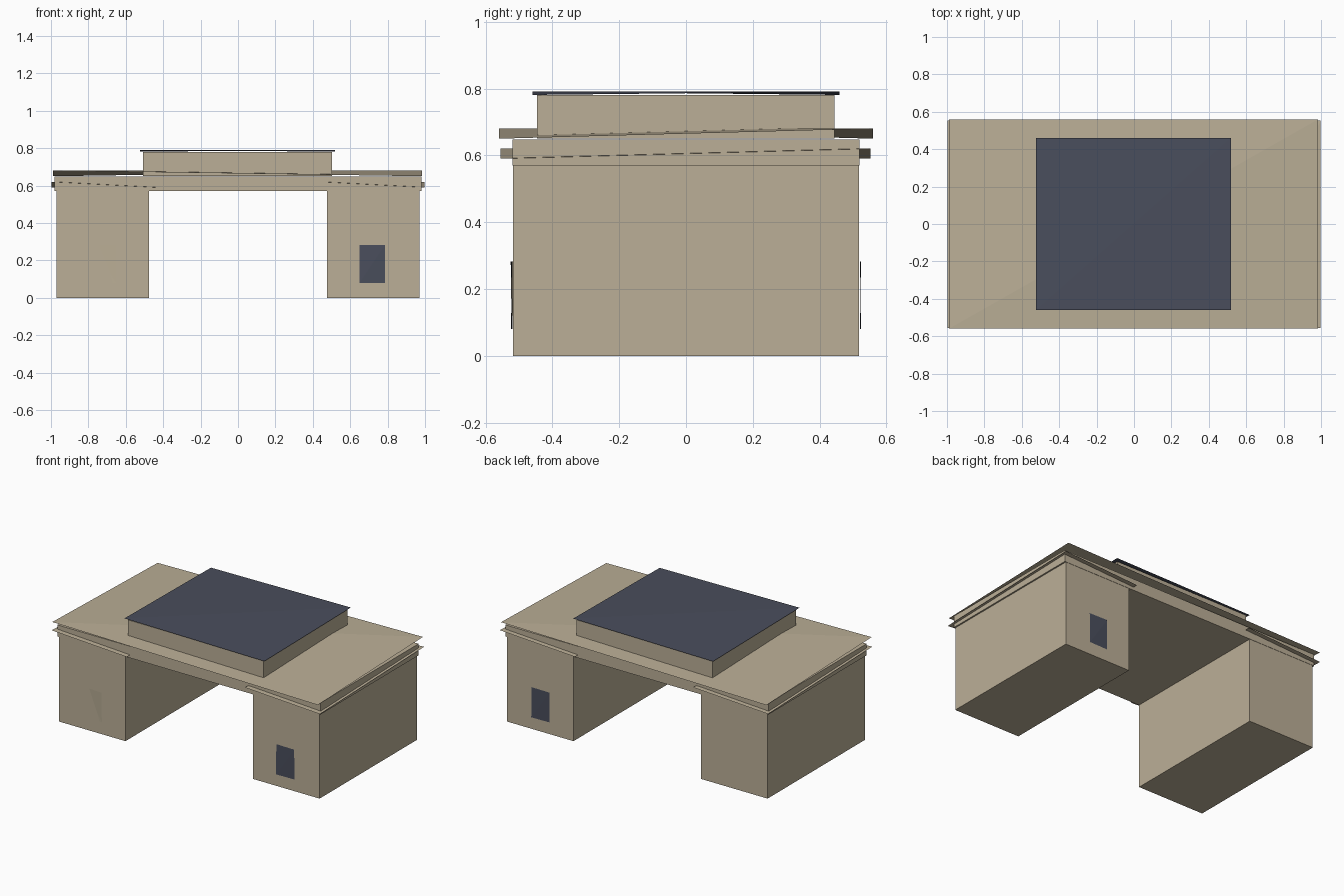
import bpy
import bmesh

if "Cube" in bpy.data.objects:
    bpy.data.objects.remove(bpy.data.objects["Cube"])


def material(name, rgb):
    m = bpy.data.materials.new(name)
    m.diffuse_color = (*rgb, 1.0)
    m.use_nodes = True
    m.node_tree.nodes["Principled BSDF"].inputs["Base Color"].default_value = m.diffuse_color
    return m


SAND = material("sandstone", (0.50, 0.43, 0.31))
SLATE = material("slate_blue", (0.068, 0.076, 0.108))


def finish(name, bm, mat):
    me = bpy.data.meshes.new(name)
    bm.to_mesh(me)
    bm.free()
    me.materials.append(mat)
    ob = bpy.data.objects.new(name, me)
    bpy.context.collection.objects.link(ob)
    return ob


def box(name, x, y, z, mat):
    """Box from (low, high) ranges."""
    bm = bmesh.new()
    bmesh.ops.create_cube(bm, size=1)
    for v in bm.verts:
        for i, (lo, hi) in enumerate((x, y, z)):
            v.co[i] = lo if v.co[i] < 0 else hi
    return finish(name, bm, mat)


def folded_sheet(name, corners, mat):
    """Thin sheet of two triangles folded along the first-to-third corner."""
    bm = bmesh.new()
    a, b, c, d = [bm.verts.new(p) for p in corners]
    bm.faces.new((a, b, c))
    bm.faces.new((a, c, d))
    return finish(name, bm, mat)


def roof_sheet(name, x, y, z, mat):
    """Warped horizontal sheet, high at front left and back right."""
    return folded_sheet(name, [(x[0], y[0], z[1]), (x[1], y[0], z[0]),
                               (x[1], y[1], z[1]), (x[0], y[1], z[0])], mat)


# Two wings, each with a thin projecting ledge
for side, s in (("left", -1), ("right", 1)):
    box(side + "_wing", sorted((s * 0.475, s * 0.97)), (-0.518, 0.518), (0, 0.575), SAND)
    roof_sheet(side + "_ledge", sorted((s * 0.44, s * 0.998)), (-0.555, 0.553),
               (0.59, 0.62), SAND)

# Bridging storey, overhanging cornice, raised block and its cap
box("bridge_storey", (-0.98, 0.98), (-0.52, 0.52), (0.57, 0.648), SAND)
roof_sheet("cornice", (-0.99, 0.985), (-0.56, 0.56), (0.65, 0.68), SAND)
box("raised_block", (-0.508, 0.503), (-0.446, 0.444), (0.65, 0.78), SAND)
roof_sheet("block_cap", (-0.523, 0.518), (-0.46, 0.46), (0.781, 0.791), SLATE)

# Windows on the front and back of the right wing
for side, s in (("front", -1), ("back", 1)):
    x = (0.65, 0.785) if s < 0 else (0.785, 0.65)
    folded_sheet(side + "_window", [(x[0], s * 0.524, 0.08), (x[1], s * 0.521, 0.08),
                                    (x[1], s * 0.524, 0.282), (x[0], s * 0.521, 0.282)], SLATE)

# Shallow tilted panel emerging from the front of the left wing
folded_sheet("front_panel", [(-0.785, -0.515, 0.282), (-0.785, -0.512, 0.08),
                             (-0.65, -0.519, 0.08), (-0.65, -0.525, 0.282)], SAND)
